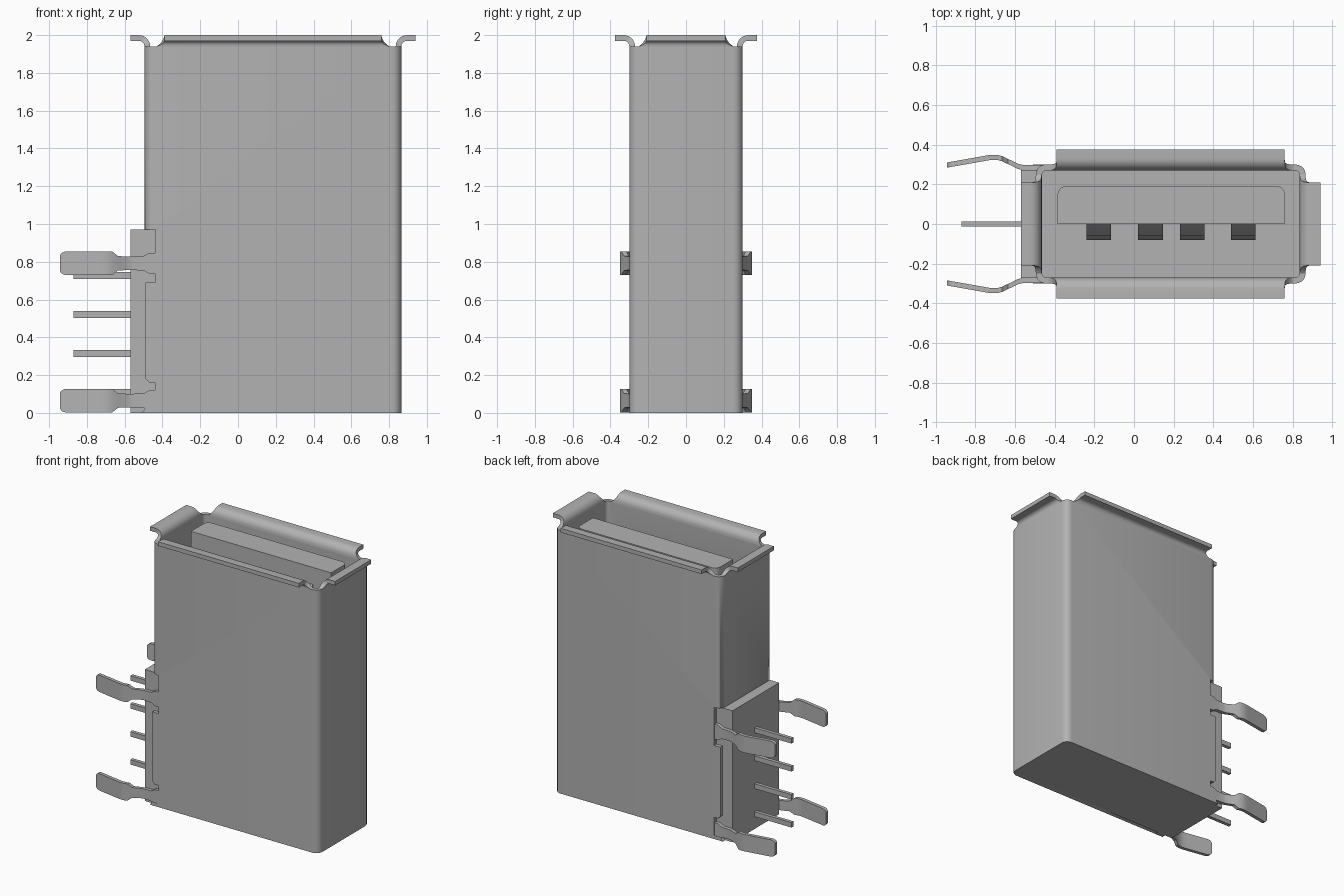
import bpy, bmesh, math
from mathutils import Vector

cube = bpy.data.objects.get("Cube")
if cube:
    bpy.data.objects.remove(cube, do_unlink=True)

metal = bpy.data.materials.new("plain grey")
metal.use_nodes = True
GREY = (0.45, 0.45, 0.45, 1)
metal.diffuse_color = GREY
metal.node_tree.nodes["Principled BSDF"].inputs["Base Color"].default_value = GREY

X0, X1, HALF, WALL = -0.495, 0.865, 0.3, 0.03   # shell outline
TOP, STEP = 1.94, 0.97                          # wall top, insulator top


def finish(bm, name, smooth=True):
    bmesh.ops.recalc_face_normals(bm, faces=bm.faces)
    mesh = bpy.data.meshes.new(name)
    bm.to_mesh(mesh)
    bm.free()
    mesh.materials.append(metal)
    ob = bpy.data.objects.new(name, mesh)
    bpy.context.collection.objects.link(ob)
    if smooth:
        bpy.ops.object.select_all(action='DESELECT')
        ob.select_set(True)
        bpy.context.view_layer.objects.active = ob
        bpy.ops.object.shade_smooth_by_angle(angle=math.radians(35))
    return ob


def rounded(x0, x1, y0, y1, radii, n=5):
    """Rounded rectangle; radii run from the +x +y corner anticlockwise."""
    corners = [(x1, y1, -1, -1), (x0, y1, 1, -1), (x0, y0, 1, 1), (x1, y0, -1, 1)]
    pts = []
    for k, ((x, y, sx, sy), r) in enumerate(zip(corners, radii)):
        if r == 0:
            pts.append((x, y))
            continue
        for i in range(n + 1):
            a = math.pi / 2 * (k + i / n)
            pts.append((x + sx * r + r * math.cos(a), y + sy * r + r * math.sin(a)))
    return pts


def prism(name, outline, a, b, axes="xyz"):
    """Extrude a 2D outline from a to b along the last of the three axes."""
    bm = bmesh.new()
    rings = []
    for level in (a, b):
        ring = []
        for p, q in outline:
            d = dict(zip(axes, (p, q, level)))
            ring.append(bm.verts.new((d["x"], d["y"], d["z"])))
        rings.append(ring)
        bm.faces.new(ring)
    for i in range(len(outline)):
        j = (i + 1) % len(outline)
        bm.faces.new((rings[0][i], rings[0][j], rings[1][j], rings[1][i]))
    return finish(bm, name)


def box(name, x0, x1, y0, y1, z0, z1):
    return prism(name, [(x0, y0), (x1, y0), (x1, y1), (x0, y1)], z0, z1)


def strip(name, rows):
    """Closed solid from rows of four corner points."""
    bm = bmesh.new()
    rings = [[bm.verts.new(p) for p in row] for row in rows]
    bm.faces.new(rings[0])
    bm.faces.new(rings[-1])
    for r, s in zip(rings, rings[1:]):
        for i in range(4):
            j = (i + 1) % 4
            bm.faces.new((r[i], r[j], s[j], s[i]))
    return finish(bm, name)


# Shell: rounded tube with the lower part of the pin side cut open
bm = bmesh.new()
outer = rounded(X0, X1, -HALF, HALF, [0.05] * 4)
inner = rounded(X0 + WALL, X1 - WALL, -HALF + WALL, HALF - WALL, [0.025] * 4)
loops = [[bm.verts.new((x, y, z)) for x, y in pts]
         for pts, z in ((outer, 0), (outer, TOP), (inner, TOP), (inner, 0))]
for k in range(4):
    a, b = loops[k], loops[(k + 1) % 4]
    for i in range(len(a)):
        j = (i + 1) % len(a)
        bm.faces.new((a[i], a[j], b[j], b[i]))
shell = finish(bm, "shell")
cutter = box("shell_cutter", -0.8, -0.44, -0.5, 0.5, -0.1, STEP)
cutter.hide_render = True
cutter.hide_viewport = True
mod = shell.modifiers.new("pin_side_opening", 'BOOLEAN')
mod.object = cutter
mod.solver = 'EXACT'
bpy.context.view_layer.objects.active = shell
bpy.ops.object.modifier_apply(modifier=mod.name)
bpy.data.objects.remove(cutter, do_unlink=True)

# Flared lips around the mouth, wider at the root to fillet the corner gaps
def lip(name, centre, half_len, along, out, wall):
    along, out = Vector(along), Vector(out)
    rows = []
    steps = 7
    for i in range(steps + 2):
        a = math.pi / 2 * min(i, steps) / steps
        extra = 0.045 if i > steps else 0
        rise_in, rise_out = 0.06 * math.sin(a), 0.03 * math.sin(a)
        o_in = wall - WALL + 0.06 * (1 - math.cos(a)) + extra
        o_out = wall + 0.03 * (1 - math.cos(a)) + extra
        h = half_len + 0.04 * (1 - math.sin(a)) ** 2
        row = []
        for s, o, z in ((-h, o_in, rise_in), (h, o_in, rise_in),
                        (h, o_out, rise_out), (-h, o_out, rise_out)):
            row.append(Vector(centre) + along * s + out * o + Vector((0, 0, TOP + z)))
        rows.append(row)
    strip(name, rows)


mid = (X0 + X1) / 2
for side, s in (("front", -1), ("back", 1)):
    lip(side + "_lip", (mid, 0, 0), 0.575, (1, 0, 0), (0, s, 0), HALF)
for side, s in (("right", -1), ("left", 1)):
    lip(side + "_lip", (mid, 0, 0), 0.21, (0, 1, 0), (s, 0, 0), (X1 - X0) / 2)

# Insulator body, pin block and bottom cover
box("insulator", -0.44, X1 - 0.02, -0.28, 0.28, 0.01, STEP)
box("pin_block", -0.57, -0.44, -0.272, 0.272, 0.0, STEP)
prism("bottom_cover", rounded(-0.44, X1, -HALF, HALF, (0.05, 0, 0, 0.05)), 0, 0.02)

# Tongue in the mouth, with rounded back corners
prism("tongue", rounded(-0.385, 0.76, 0, 0.19, (0.04, 0.04, 0, 0)), STEP, 1.935)

# Sprung contacts under the tongue
spring = [(0.01, 1.0), (-0.03, 1.0), (-0.06, 1.5), (-0.08, 1.62), (-0.06, 1.74),
          (0.01, 1.82), (0.01, 1.78), (-0.04, 1.7), (-0.055, 1.62), (-0.04, 1.5)]
for i, x in enumerate((-0.178, 0.083, 0.293, 0.55)):
    prism(f"contact_{i + 1}", spring, x - 0.062, x + 0.062, "yzx")

# Solder pins
for i in range(4):
    z = 0.108 + 0.2065 * i
    box(f"pin_{i + 1}", -0.87, -0.56, -0.013, 0.013, z - 0.018, z + 0.018)

# Sprung mounting legs: x, distance of the middle from the centre plane, half height
leg_path = [(-0.43, 0.285, 0.055), (-0.47, 0.285, 0.055), (-0.5, 0.285, 0.038),
            (-0.56, 0.285, 0.036), (-0.585, 0.291, 0.036), (-0.635, 0.315, 0.038),
            (-0.665, 0.329, 0.062), (-0.69, 0.336, 0.062), (-0.72, 0.336, 0.062),
            (-0.745, 0.332, 0.062), (-0.915, 0.302, 0.062), (-0.932, 0.299, 0.056),
            (-0.943, 0.297, 0.042)]
for side, s in (("front", -1), ("back", 1)):
    for level, z in (("lower", 0.065), ("upper", 0.792)):
        rows = [[(x, s * (y - 0.013), z - h), (x, s * (y + 0.013), z - h),
                 (x, s * (y + 0.013), z + h), (x, s * (y - 0.013), z + h)]
                for x, y, h in leg_path]
        strip(f"{side}_{level}_leg", rows)
    # Shell edge between the legs, notched next to each of them
    edge = [(-0.43, 0.16), (-0.47, 0.16), (-0.49, 0.18), (-0.49, 0.69), (-0.43, 0.69)]
    prism(side + "_edge_strip", edge, s * 0.27, s * HALF, "xzy")
    # Foot of the shell beside the lower leg
    foot = [(-0.43, 0), (-0.51, 0), (-0.49, 0.025), (-0.43, 0.025)]
    prism(side + "_foot", foot, s * 0.27, s * HALF, "xzy")
